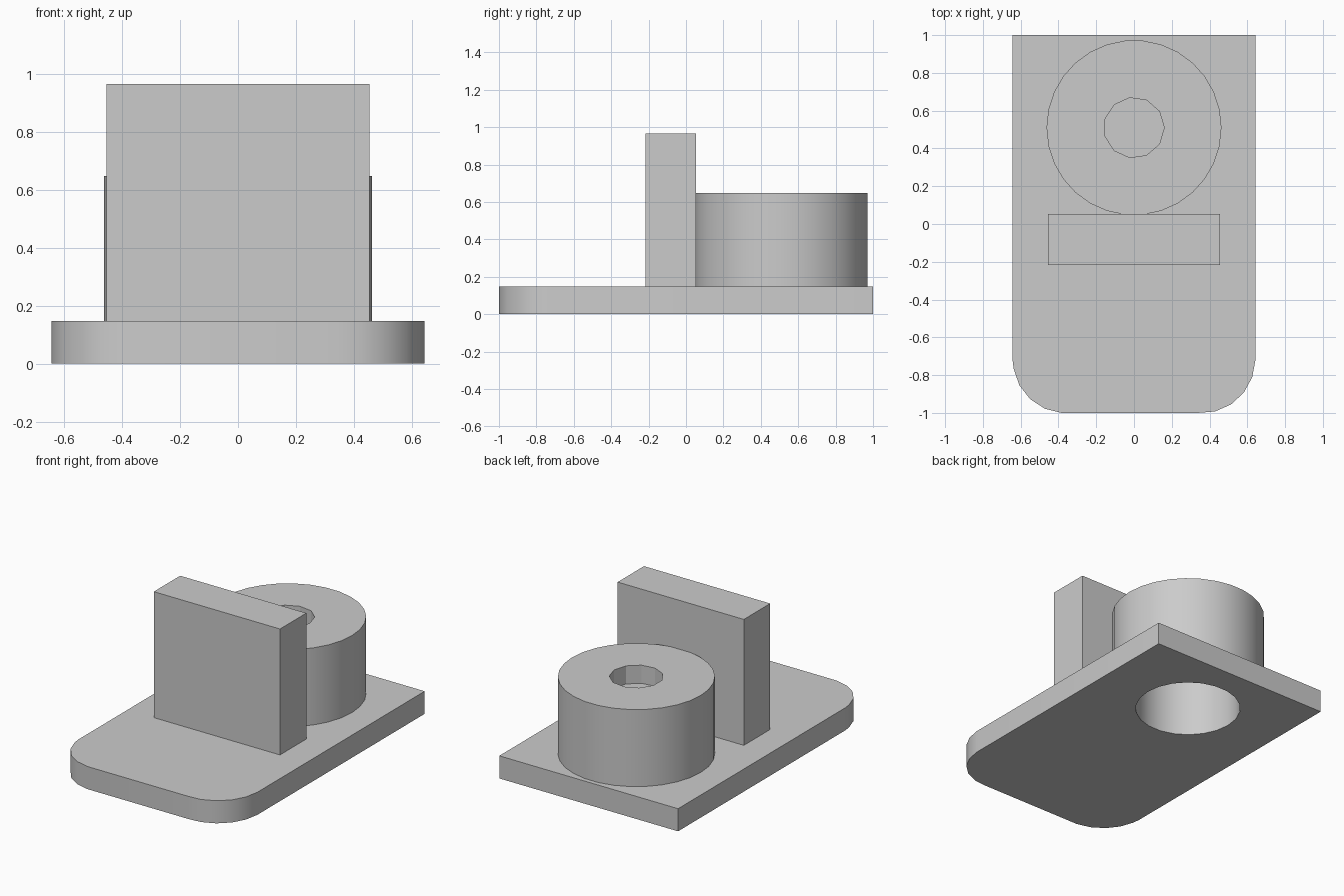
import bpy
import bmesh
from math import cos, sin, tau, radians

default_cube = bpy.data.objects.get("Cube")
if default_cube:
    bpy.data.objects.remove(default_cube, do_unlink=True)

grey = bpy.data.materials.new("light_grey")
grey.use_nodes = True
grey.diffuse_color = (0.6, 0.6, 0.6, 1)
grey.node_tree.nodes["Principled BSDF"].inputs["Base Color"].default_value = (0.6, 0.6, 0.6, 1)

BASE_TOP = 0.147
BOSS_TOP = 0.648
BOSS_Y = 0.51


def ring(cx, cy, radius, sides):
    """Points of a regular polygon, counter-clockwise from +x."""
    return [(cx + radius * cos(tau * i / sides), cy + radius * sin(tau * i / sides))
            for i in range(sides)]


def prism(name, outline, z0, z1):
    """Extrude a flat outline from z0 to z1."""
    bm = bmesh.new()
    face = bm.faces.new([bm.verts.new((x, y, z0)) for x, y in outline])
    top = bmesh.ops.extrude_face_region(bm, geom=[face])["geom"]
    bmesh.ops.translate(bm, vec=(0, 0, z1 - z0),
                        verts=[g for g in top if isinstance(g, bmesh.types.BMVert)])
    bmesh.ops.recalc_face_normals(bm, faces=bm.faces)
    mesh = bpy.data.meshes.new(name)
    bm.to_mesh(mesh)
    bm.free()
    mesh.materials.append(grey)
    obj = bpy.data.objects.new(name, mesh)
    bpy.context.collection.objects.link(obj)
    return obj


def select_only(obj):
    bpy.ops.object.select_all(action="DESELECT")
    obj.select_set(True)
    bpy.context.view_layer.objects.active = obj


def cut(obj, cutter):
    mod = obj.modifiers.new("cut", "BOOLEAN")
    mod.operation = "DIFFERENCE"
    mod.solver = "EXACT"
    mod.object = cutter
    select_only(obj)
    bpy.ops.object.modifier_apply(modifier=mod.name)


# Base plate: square at the back, rounded corners at the front
CORNER, CX, CY = 0.281, 0.36, -0.72
right_arc = [p for p in ring(CX, CY, CORNER, 19) if p[1] < CY - 0.01 and p[0] > CX - 0.03]
left_arc = [p for p in ring(-CX, CY, CORNER, 19) if p[1] < CY - 0.01 and p[0] < -CX]
outline = [(0.643, 1), (-0.643, 1), (-0.643, CY)] + left_arc + right_arc + [(0.643, CY)]
base_plate = prism("base_plate", outline, 0, BASE_TOP)

# Round boss standing on the plate
boss = prism("round_boss", ring(0, BOSS_Y, 0.463, 30), BASE_TOP, BOSS_TOP)

# Upright block in front of the boss
block = prism("upright_block",
              [(-0.454, -0.217), (0.454, -0.217), (0.454, 0.054), (-0.454, 0.054)],
              BASE_TOP, 0.966)

# Wide bore from below, shallow pocket from above with a thin floor between
bore = prism("bore_cutter", ring(0, BOSS_Y, 0.318, 22), -0.1, 0.51)
pocket = prism("pocket_cutter", ring(0, BOSS_Y, 0.16, 11), 0.53, 0.8)
cut(base_plate, bore)
cut(boss, bore)
cut(boss, pocket)
for cutter in (bore, pocket):
    bpy.data.objects.remove(cutter, do_unlink=True)

# Smooth round walls, crisp edges
for obj in (base_plate, boss):
    select_only(obj)
    bpy.ops.object.shade_smooth_by_angle(angle=radians(30))
